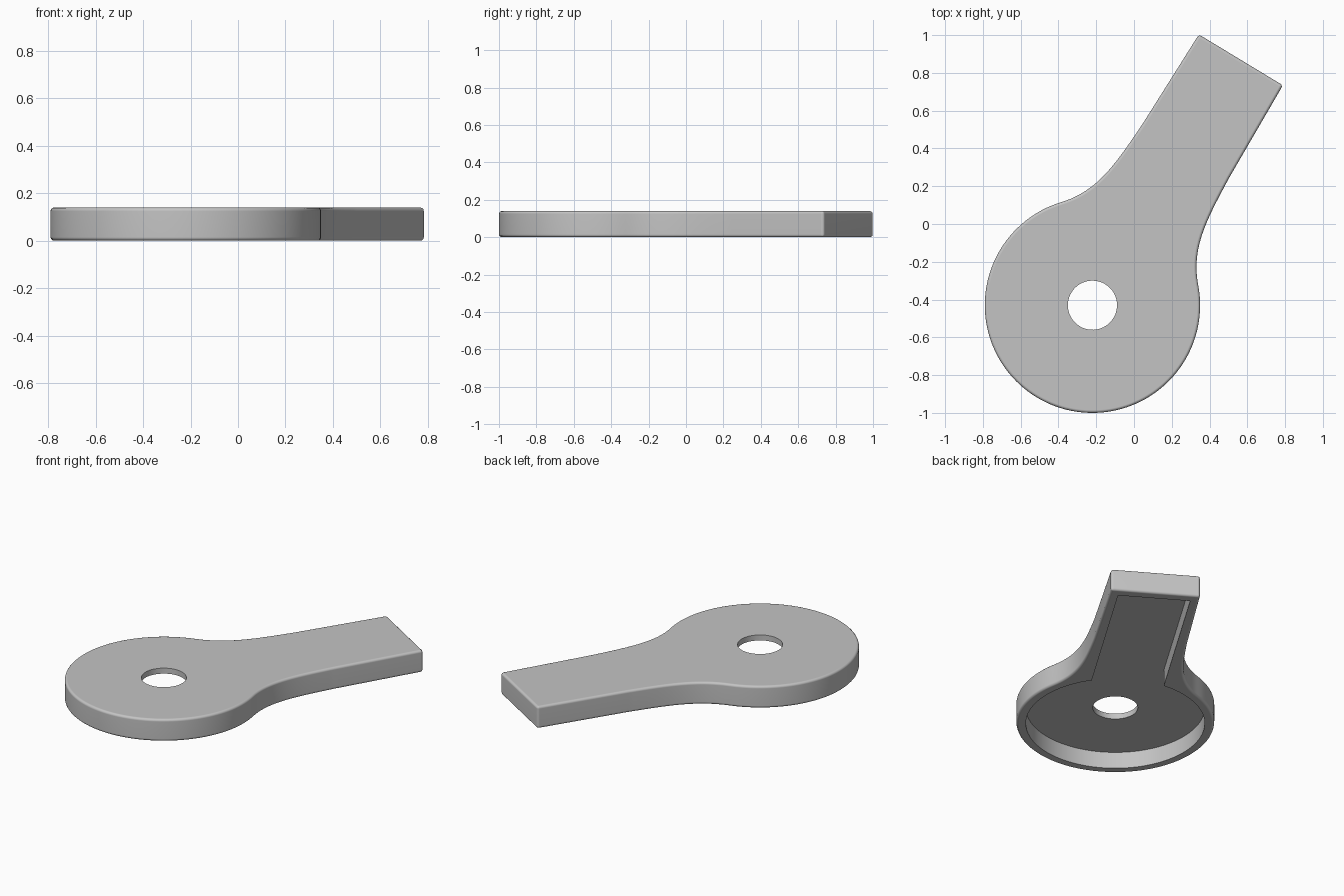
import bpy, bmesh
from math import sin, cos, pi, radians, asin, atan2
from mathutils import Vector
from mathutils.geometry import interpolate_bezier

cube = bpy.data.objects.get("Cube")
if cube:
    bpy.data.objects.remove(cube, do_unlink=True)

# Layout: outlines are drawn with the handle along local +x, hole at the origin
HUB = (-0.22, -0.43, 0)
AXIS = atan2(0.856, 0.518)
HEIGHT, FLOOR = 0.14, 0.105
HUB_R, CAVITY_R, HOLE_R = 0.57, 0.515, 0.13


def arc(radius, start, end, steps):
    return [Vector((radius * cos(start + (end - start) * i / steps),
                    radius * sin(start + (end - start) * i / steps), 0))
            for i in range(steps + 1)]


def mirrored(points):
    return [Vector((p.x, -p.y, 0)) for p in reversed(points)]


def prism(name, outline, bottom, top):
    bm = bmesh.new()
    base = bm.faces.new([bm.verts.new((p.x, p.y, bottom)) for p in outline])
    side = bmesh.ops.extrude_face_region(bm, geom=[base])
    verts = [g for g in side["geom"] if isinstance(g, bmesh.types.BMVert)]
    bmesh.ops.translate(bm, verts=verts, vec=(0, 0, top - bottom))
    bmesh.ops.recalc_face_normals(bm, faces=bm.faces)
    mesh = bpy.data.meshes.new(name)
    bm.to_mesh(mesh)
    bm.free()
    obj = bpy.data.objects.new(name, mesh)
    bpy.context.collection.objects.link(obj)
    obj.location = HUB
    obj.rotation_euler.z = AXIS
    return obj


# Outer outline: round hub flowing through a soft neck into the handle
join = radians(48)
start = Vector((HUB_R * cos(join), HUB_R * sin(join), 0))
neck = interpolate_bezier(start, Vector((0.53, 0.29, 0)),
                          Vector((0.70, 0.283, 0)), Vector((0.95, 0.27, 0)), 24)
edge = [Vector((1.518, 0.26, 0))] + list(reversed(neck))
hub = arc(HUB_R, join, 2 * pi - join, 96)[1:-1]
body = prism("lever_body", edge + hub + mirrored(edge), 0, HEIGHT)

# Cavity underneath: round pocket plus a straight slot in the handle
corner = asin(0.21 / CAVITY_R)
slot_end = [Vector((1.46, 0.21, 0))]
pocket = slot_end + arc(CAVITY_R, corner, 2 * pi - corner, 96) + mirrored(slot_end)
cavity = prism("cavity_cutter", pocket, -0.1, FLOOR)

# Hole through the hub
hole = prism("hole_cutter", arc(HOLE_R, 0, 2 * pi, 64)[:-1], -0.2, 0.3)

# Rounded outer edges, then the cuts
bevel = body.modifiers.new("rounded_edges", "BEVEL")
bevel.width, bevel.segments = 0.015, 3
bevel.limit_method, bevel.angle_limit = "ANGLE", radians(40)
for cutter in (cavity, hole):
    cutter.hide_render = True
    cut = body.modifiers.new(cutter.name, "BOOLEAN")
    cut.operation, cut.solver, cut.object = "DIFFERENCE", "EXACT", cutter

bpy.ops.object.select_all(action="DESELECT")
body.select_set(True)
bpy.context.view_layer.objects.active = body
for modifier in list(body.modifiers):
    bpy.ops.object.modifier_apply(modifier=modifier.name)
for cutter in (cavity, hole):
    bpy.data.objects.remove(cutter, do_unlink=True)

# Single grey colour
grey = bpy.data.materials.new("plain_grey")
grey.use_nodes = True
grey.diffuse_color = (0.55, 0.55, 0.55, 1)
grey.node_tree.nodes["Principled BSDF"].inputs["Base Color"].default_value = grey.diffuse_color
body.data.materials.clear()
body.data.materials.append(grey)

# Smooth curved walls, flat plate faces
bpy.ops.object.shade_smooth_by_angle(angle=radians(40))
weighted = body.modifiers.new("flat_faces", "WEIGHTED_NORMAL")
weighted.keep_sharp = True
